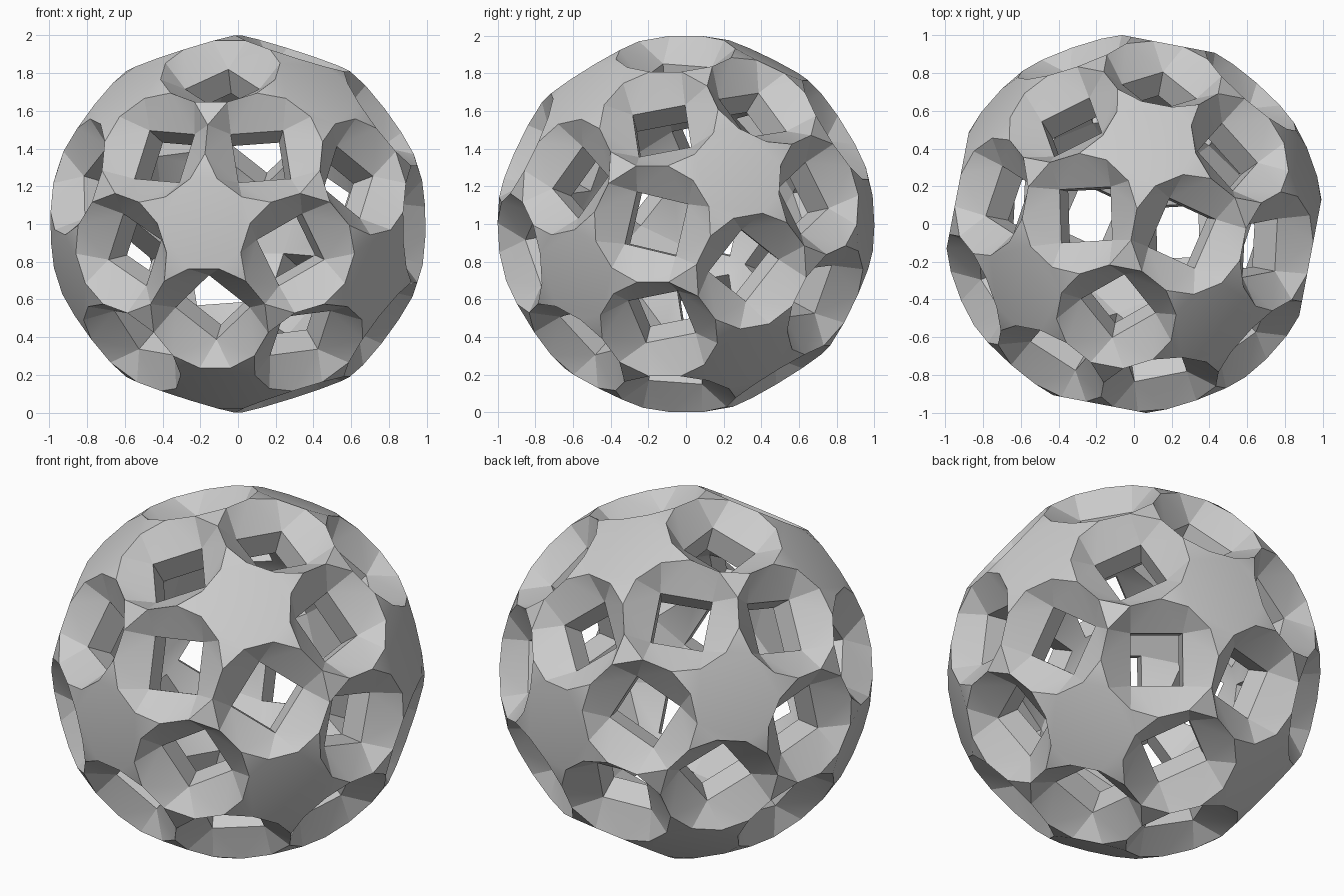
import bpy, bmesh
from math import sin, cos, tan, radians, pi
from mathutils import Vector, Matrix

cube = bpy.data.objects.get("Cube")
if cube:
    bpy.data.objects.remove(cube)

RIM_H = cos(radians(18))      # distance of each rim plane from the centre
APOTHEM = sin(radians(18))    # rims of neighbouring openings share an edge
NECK_H, TUNNEL_H = 0.84, 0.69
NECK_R = 0.2
RIDGE = radians(31.72)        # direction of the shared edge on a rim
YAW = radians(10.81)


def material(name, rgb):
    mat = bpy.data.materials.new(name)
    mat.use_nodes = True
    mat.diffuse_color = (*rgb, 1)
    mat.node_tree.nodes["Principled BSDF"].inputs["Base Color"].default_value = (*rgb, 1)
    return mat


def openings():
    """One frame (axis, side, toward star) per edge of an icosahedron."""
    ico = bmesh.new()
    bmesh.ops.create_icosphere(ico, subdivisions=1, radius=1)
    ico.verts.ensure_lookup_table()
    a = ico.verts[0]
    b = a.link_edges[0].other_vert(a)
    pole = a.co.normalized()
    side = (b.co - pole * b.co.dot(pole)).normalized()
    src = Matrix((pole, side, pole.cross(side)))
    front, down = Vector((-sin(YAW), -cos(YAW), 0)), Vector((0, 0, -1))
    turn = Matrix((front, down, front.cross(down))).transposed() @ src
    frames = []
    for e in ico.edges:
        p, q = (turn @ v.co for v in e.verts)
        n, v = (p + q).normalized(), (q - p).normalized()
        frames.append((n, v.cross(n), v))
    ico.free()
    return frames


def rim_outline():
    """Twelve-sided outline from one mirrored quadrant."""
    d = Vector((cos(RIDGE), sin(RIDGE)))
    t = Vector((-d.y, d.x))
    half = APOTHEM * tan(pi / 12)
    quad = [d * APOTHEM - t * half * 1.05, d * APOTHEM + t * half, Vector((half, APOTHEM))]
    flip = lambda pts, sx, sy: [Vector((p.x * sx, p.y * sy)) for p in pts]
    return (quad + flip(quad[::-1], -1, 1) + flip(quad, -1, -1)
            + flip(quad[::-1], 1, -1))


def place(outline, frame, h):
    n, u, v = frame
    return [n * h + u * p.x + v * p.y for p in outline]


def add_skin(bm, rings, frames, h):
    """Closed shell through all rings, left open at each ring."""
    skin = bmesh.new()
    for ring in rings:
        for p in ring:
            skin.verts.new(p)
    bmesh.ops.remove_doubles(skin, verts=skin.verts, dist=0.002)
    bmesh.ops.convex_hull(skin, input=skin.verts)
    for f in skin.faces:
        if not any(all(abs(v.co.dot(n) - h) < 0.003 for v in f.verts) for n, _, _ in frames):
            bm.faces.new([bm.verts.new(v.co) for v in f.verts])
    skin.free()


frames = openings()
rim = rim_outline()
diamond = [Vector((cos(k * pi / 2), sin(k * pi / 2))) * NECK_R for k in range(4)]
rims = [place(rim, f, RIM_H) for f in frames]
necks = [place(diamond, f, NECK_H) for f in frames]
ends = [place(diamond, f, TUNNEL_H) for f in frames]

bm = bmesh.new()
add_skin(bm, rims, frames, RIM_H)       # outer stars and triangles
add_skin(bm, ends, frames, TUNNEL_H)    # inner cavity
for outer, neck, end in zip(rims, necks, ends):
    for k in range(4):
        p, q = neck[k], neck[(k + 1) % 4]
        a, b, c = outer[3 * k:3 * k + 3]
        # corner facet, three-part bank and straight tunnel wall
        for pts in ((outer[3 * k - 1], a, p), (a, b, p), (b, c, q), (b, q, p),
                    (p, q, end[(k + 1) % 4], end[k])):
            bm.faces.new([bm.verts.new(co) for co in pts])

bmesh.ops.remove_doubles(bm, verts=bm.verts, dist=0.002)
bmesh.ops.dissolve_limit(bm, angle_limit=radians(1), verts=bm.verts, edges=bm.edges)
bmesh.ops.recalc_face_normals(bm, faces=bm.faces)
bmesh.ops.translate(bm, verts=bm.verts, vec=(0, 0, 1))
mesh = bpy.data.meshes.new("pierced_ball")
bm.to_mesh(mesh)
bm.free()
ball = bpy.data.objects.new("pierced_ball", mesh)
bpy.context.collection.objects.link(ball)
mesh.materials.append(material("plain grey", (0.6, 0.6, 0.6)))

bpy.context.view_layer.objects.active = ball
ball.select_set(True)
bpy.ops.object.shade_smooth_by_angle(angle=radians(18))
